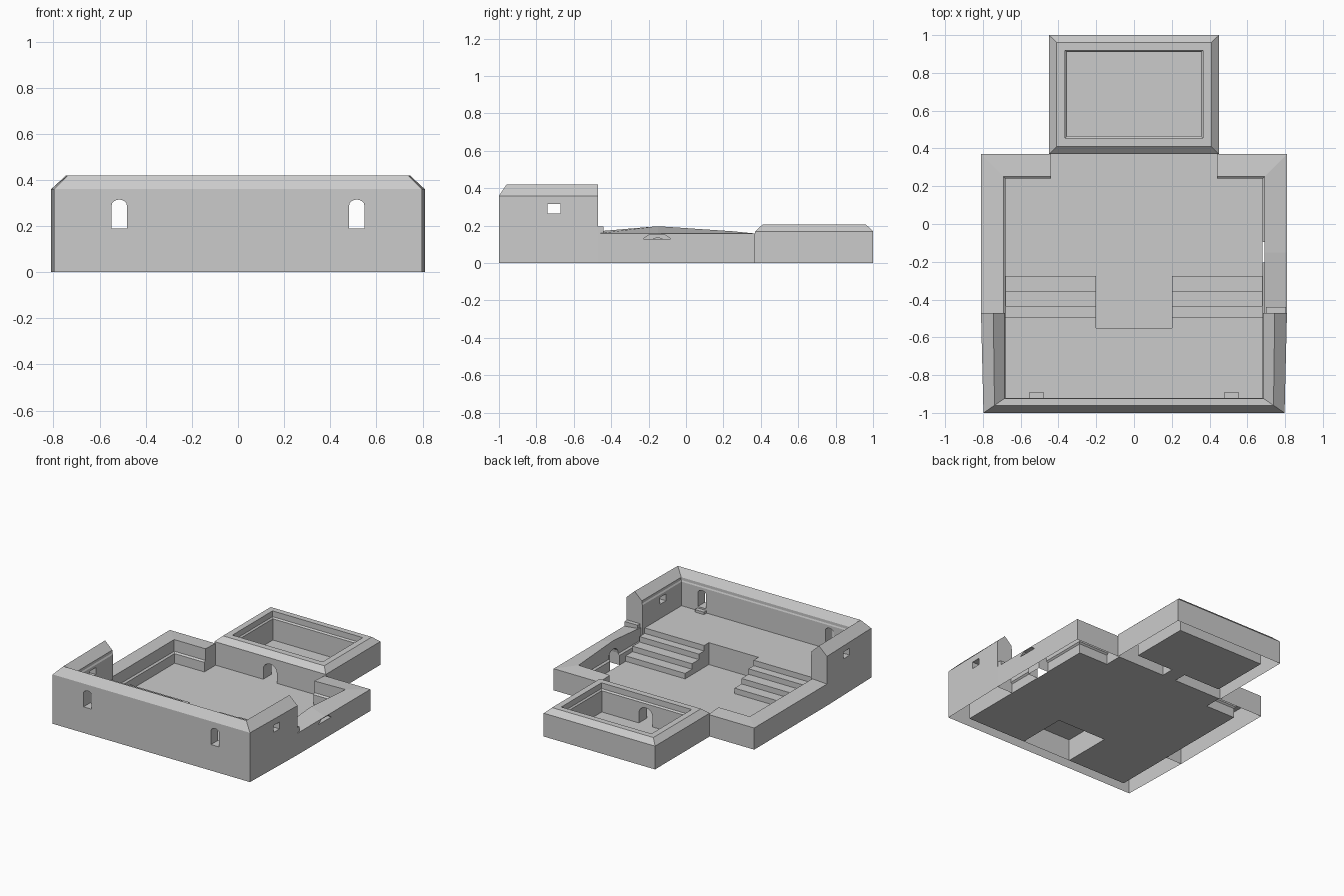
import bpy, bmesh, math
from mathutils import Vector

if "Cube" in bpy.data.objects:
    bpy.data.objects.remove(bpy.data.objects["Cube"])

stone = bpy.data.materials.new("light_grey_stone")
stone.diffuse_color = (0.6, 0.6, 0.6, 1)
stone.use_nodes = True
stone.node_tree.nodes["Principled BSDF"].inputs["Base Color"].default_value = stone.diffuse_color


def finish(name, bm):
    bmesh.ops.recalc_face_normals(bm, faces=bm.faces)
    me = bpy.data.meshes.new(name)
    bm.to_mesh(me)
    bm.free()
    me.materials.append(stone)
    ob = bpy.data.objects.new(name, me)
    bpy.context.collection.objects.link(ob)
    return ob


def sweep(name, stations, profile, closed=False):
    """Wall along stations (outer xy, inner xy, lift); profile = (across 0..1, z, lifted?)."""
    bm = bmesh.new()
    rings = []
    for o, i, lift in stations:
        o, i = Vector(o), Vector(i)
        ring = []
        for t, z, up in profile:
            p = o.lerp(i, t)
            ring.append(bm.verts.new((p.x, p.y, z + up * lift)))
        rings.append(ring)
    n = len(profile)
    pairs = list(zip(rings, rings[1:]))
    if closed:
        pairs.append((rings[-1], rings[0]))
    for a, b in pairs:
        for k in range(n):
            m = (k + 1) % n
            bm.faces.new((a[k], a[m], b[m], b[k]))
    if not closed:
        bm.faces.new(rings[0])
        bm.faces.new(rings[-1])
    return finish(name, bm)


def prism(name, pts, axis, a, b):
    """Extrude a 2D outline along axis x (pts = y,z) or y (pts = x,z)."""
    bm = bmesh.new()
    rings = [[bm.verts.new((c, u, v) if axis == "x" else (u, c, v)) for u, v in pts]
             for c in (a, b)]
    n = len(pts)
    for k in range(n):
        m = (k + 1) % n
        bm.faces.new((rings[0][k], rings[0][m], rings[1][m], rings[1][k]))
    for r in rings:
        bm.faces.new(r)
    return finish(name, bm)


def rect(u0, u1, v0, v1):
    return [(u0, v0), (u1, v0), (u1, v1), (u0, v1)]


def arch(c, w, z0, z1, rise):
    """Arched opening outline centred on c."""
    pts = [(c - w / 2, z0), (c + w / 2, z0)]
    for k in range(9):
        a = math.pi * k / 8
        pts.append((c + w / 2 * math.cos(a), z1 - rise + rise * math.sin(a)))
    return pts


def cut(ob, cutters):
    for c in cutters:
        c.hide_render = True
        m = ob.modifiers.new("opening", "BOOLEAN")
        m.operation, m.solver, m.object = "DIFFERENCE", "EXACT", c
        bpy.context.view_layer.objects.active = ob
        bpy.ops.object.modifier_apply(modifier=m.name)
        bpy.data.objects.remove(c)


def open_bottom(ob):
    """Walls are hollow shells without an underside."""
    bm = bmesh.new()
    bm.from_mesh(ob.data)
    low = [f for f in bm.faces if all(abs(v.co.z) < 1e-4 for v in f.verts)]
    bmesh.ops.delete(bm, geom=low, context="FACES")
    bm.to_mesh(ob.data)
    bm.free()


# high U-shaped front wall with ridged coping
high = [(0, 0, 0), (0, .36, 0), (.5, .42, 0), (.95, .365, 0), (.95, .345, 0),
        (1, .335, 0), (1, 0, 0)]
front = sweep("high_front_wall", [
    ((-.81, -.47), (-.68, -.47), 0), ((-.797, -1), (-.68, -.92), 0),
    ((.797, -1), (.68, -.92), 0), ((.81, -.47), (.68, -.47), 0)], high)
cut(front, [prism("window_cutter", arch(s * .515, .066, .19, .315, .025), "y", -1.1, -.85)
            for s in (-1, 1)]
    + [prism("side_window_cutter", rect(-.74, -.67, .265, .315), "x", s * .6, s * .9)
       for s in (-1, 1)])
open_bottom(front)

# low side walls with an inner bench ledge, the right one rising to a peak
low = [(0, 0, 0), (0, .158, 0), (.91, .165, 1), (.91, .08, 0), (1, .07, 0), (1, 0, 0)]
left = sweep("low_left_wall", [
    ((-.81, -.47), (-.68, -.47), 0), ((-.81, .37), (-.68, .24), 0),
    ((-.44, .37), (-.44, .24), 0)], low)
open_bottom(left)
right = sweep("low_right_wall", [
    ((.81, -.47), (.68, -.47), .005), ((.81, -.15), (.68, -.15), .032),
    ((.81, .37), (.68, .24), .005), ((.44, .37), (.44, .24), 0)], low)
cut(right, [
    prism("vent_cutter", [(-.23, .128), (-.08, .128), (-.115, .153), (-.195, .153)], "x", .73, .9),
    prism("side_door_cutter", arch(-.15, .11, -.05, .135, .05), "x", .6, .76)])
open_bottom(right)
prism("wall_end_block", rect(-.47, -.44, .15, .195), "x", .70, .805)

# rear annex ring with bevelled outer coping and door
annex = sweep("annex_wall", [
    ((sx * .45, y0), (sx * .355, y1), 0)
    for sx, y0, y1 in ((-1, .37, .465), (1, .37, .465), (1, 1, .91), (-1, 1, .91))],
    [(0, 0, 0), (0, .17, 0), (.43, .207, 0), (.9, .207, 0), (.9, .165, 0),
     (1, .155, 0), (1, 0, 0)], closed=True)
cut(annex, [prism("annex_door_cutter", arch(0, .11, -.05, .125, .05), "y", .3, .55)])
open_bottom(annex)

# raised platform blocks with stairs on both sides
H = .16
steps = [(-.92, 0), (-.92, H)]
for k, y in enumerate((-.495, -.435, -.355, -.275)):
    steps += [(y, H * (4 - k) / 4), (y, H * (3 - k) / 4)]
for s, side in ((-1, "left"), (1, "right")):
    prism(side + "_stairs", steps, "x", s * .2, s * .68)
    prism(side + "_window_step", rect(-.92, -.89, H, .178), "x", s * .515 - .037, s * .515 + .037)
slab = prism("platform_middle", rect(-.92, -.55, 0, H), "x", -.2, .2)
open_bottom(slab)

# ground floor sheets
bm = bmesh.new()
for x, y0, y1 in ((.2, -.55, -.275), (.68, -.275, .24), (.44, .24, .37),
                  (.055, .37, .465), (.355, .465, .91)):
    bm.faces.new([bm.verts.new((u, v, 0)) for u, v in rect(-x, x, y0, y1)])
finish("ground_floor", bm)
